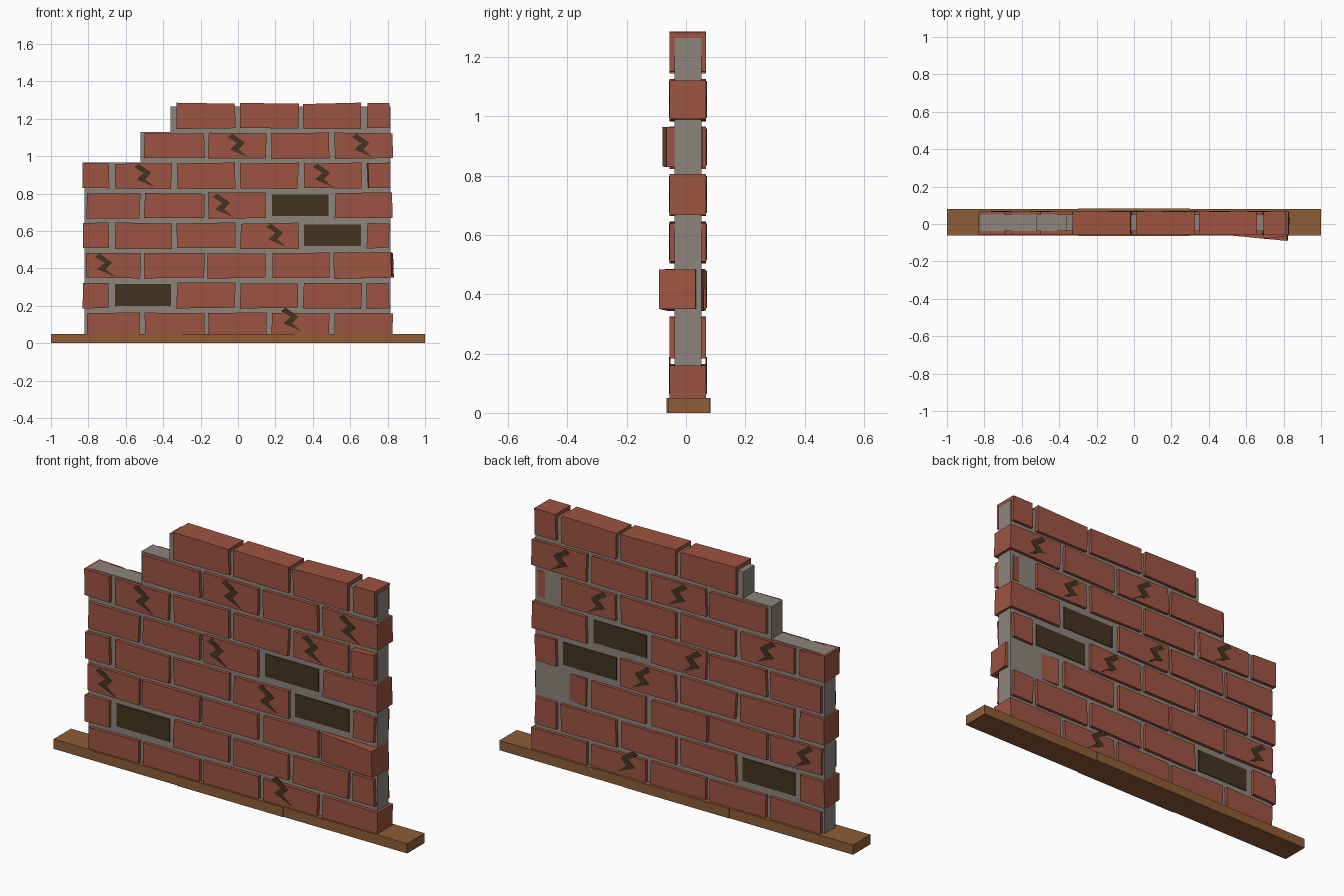
import bpy, bmesh, math, random
from mathutils import Matrix

random.seed(4)
if "Cube" in bpy.data.objects:
    bpy.data.objects.remove(bpy.data.objects["Cube"])


def material(name, *rgb):
    m = bpy.data.materials.new(name)
    m.use_nodes = True
    m.diffuse_color = (*rgb, 1)
    m.node_tree.nodes["Principled BSDF"].inputs["Base Color"].default_value = (*rgb, 1)
    return m


BRICK = material("brick red", 0.34, 0.088, 0.054)
MORTAR = material("mortar grey", 0.27, 0.232, 0.198)
WOOD = material("wood brown", 0.27, 0.107, 0.038)
DARK = material("dark brown", 0.06, 0.034, 0.015)


def finish(name, bm, mat):
    bmesh.ops.recalc_face_normals(bm, faces=bm.faces)
    mesh = bpy.data.meshes.new(name)
    bm.to_mesh(mesh)
    bm.free()
    mesh.materials.append(mat)
    obj = bpy.data.objects.new(name, mesh)
    bpy.context.collection.objects.link(obj)
    return obj


def box(name, x, y, z, mat, wobble=0, turn=0):
    """Box from (low, high) ranges, with uneven corners and a turn about z."""
    bm = bmesh.new()
    bmesh.ops.create_cube(bm, size=1)
    for v in bm.verts:
        v.co = [(r[1] - r[0]) * c for r, c in zip((x, y, z), v.co)]
    # front and back corners shift together so brick sides stay square
    for sx in (-1, 1):
        for sz in (-1, 1):
            dx, dz = random.uniform(-wobble, wobble), random.uniform(-wobble, wobble)
            for v in bm.verts:
                if v.co.x * sx > 0 and v.co.z * sz > 0 and wobble:
                    v.co.x += dx
                    v.co.z += dz
    bm.transform(Matrix.Rotation(math.radians(turn), 4, "Z"))
    obj = finish(name, bm, mat)
    obj.location = [(r[0] + r[1]) / 2 for r in (x, y, z)]
    return obj


def prism(name, outline, y0, y1, mat):
    """Extrude an x-z outline from y0 to y1."""
    bm = bmesh.new()
    face = bm.faces.new([bm.verts.new((x, y0, z)) for x, z in outline])
    ext = bmesh.ops.extrude_face_region(bm, geom=[face])
    for v in ext["geom"]:
        if isinstance(v, bmesh.types.BMVert):
            v.co.y = y1
    return finish(name, bm, mat)


# Wooden base board with a slightly thicker middle
box("base_board", (-1, 1), (-0.061, 0.079), (0, 0.05), WOOD)
box("base_middle", (-0.3, 0.3), (-0.065, 0.082), (0, 0.0495), WOOD)

# Stepped mortar core
prism("mortar_core",
      [(-0.82, 0.04), (0.815, 0.04), (0.815, 1.265), (-0.36, 1.265),
       (-0.36, 1.13), (-0.52, 1.13), (-0.52, 0.965), (-0.82, 0.965)],
      -0.038, 0.052, MORTAR)

# Brick courses in running bond
FRONT, BACK = -0.055, 0.068
FULL = [(-0.81, -0.525), (-0.5, -0.18), (-0.16, 0.15), (0.18, 0.487), (0.518, 0.825)]
HALF = [(-0.83, -0.69), (-0.66, -0.355), (-0.327, -0.015), (0.013, 0.322),
        (0.35, 0.66), (0.69, 0.808)]
HOLES = {(1, 1), (3, 4), (4, 3)}
GONE = {(6, 0), (7, 0), (7, 1)}
LOOSE = {(2, 4): (-0.021, -5.5), (5, 5): (-0.018, 7)}  # y shift, turn

for row in range(8):
    z0 = 0.027 + 0.16 * row
    for col, (x0, x1) in enumerate(HALF if row % 2 else FULL):
        key = (row, col)
        if key in GONE:
            continue
        if key in HOLES:
            # Dark patch on each side where a brick is missing
            for side, y in (("front", -0.039), ("back", 0.053)):
                box(f"hole_{side}_{row}", (x0 + 0.003, x1 - 0.003),
                    (y - 0.003, y + 0.003), (z0 + 0.012, z0 + 0.128), DARK)
            continue
        shift, turn = LOOSE.get(key, (0, 0))
        box(f"brick_{row}_{col}", (x0, x1), (FRONT + shift, BACK + shift),
            (z0, z0 + 0.135), BRICK, 0.004, turn)

# Zigzag cracks on both faces
ZIGZAG = [(-0.055, 0.045), (-0.03, 0.062), (0.037, 0.015), (0.005, -0.022),
          (0.055, -0.063), (-0.043, -0.022), (-0.005, 0.012)]
CRACKS = [(0, 6), (0.665, 6), (-0.5, 5), (0.455, 5),
          (-0.08, 4), (0.205, 3), (-0.71, 2), (0.285, 0)]
for i, (cx, row) in enumerate(CRACKS):
    cz = 0.097 + 0.16 * row + (0.03 if row == 0 else 0.0)
    outline = [(cx + x, cz + z) for x, z in ZIGZAG]
    prism(f"crack_front_{i}", outline, FRONT - 0.002, FRONT + 0.003, DARK)
    prism(f"crack_back_{i}", outline, BACK - 0.003, BACK + 0.002, DARK)
